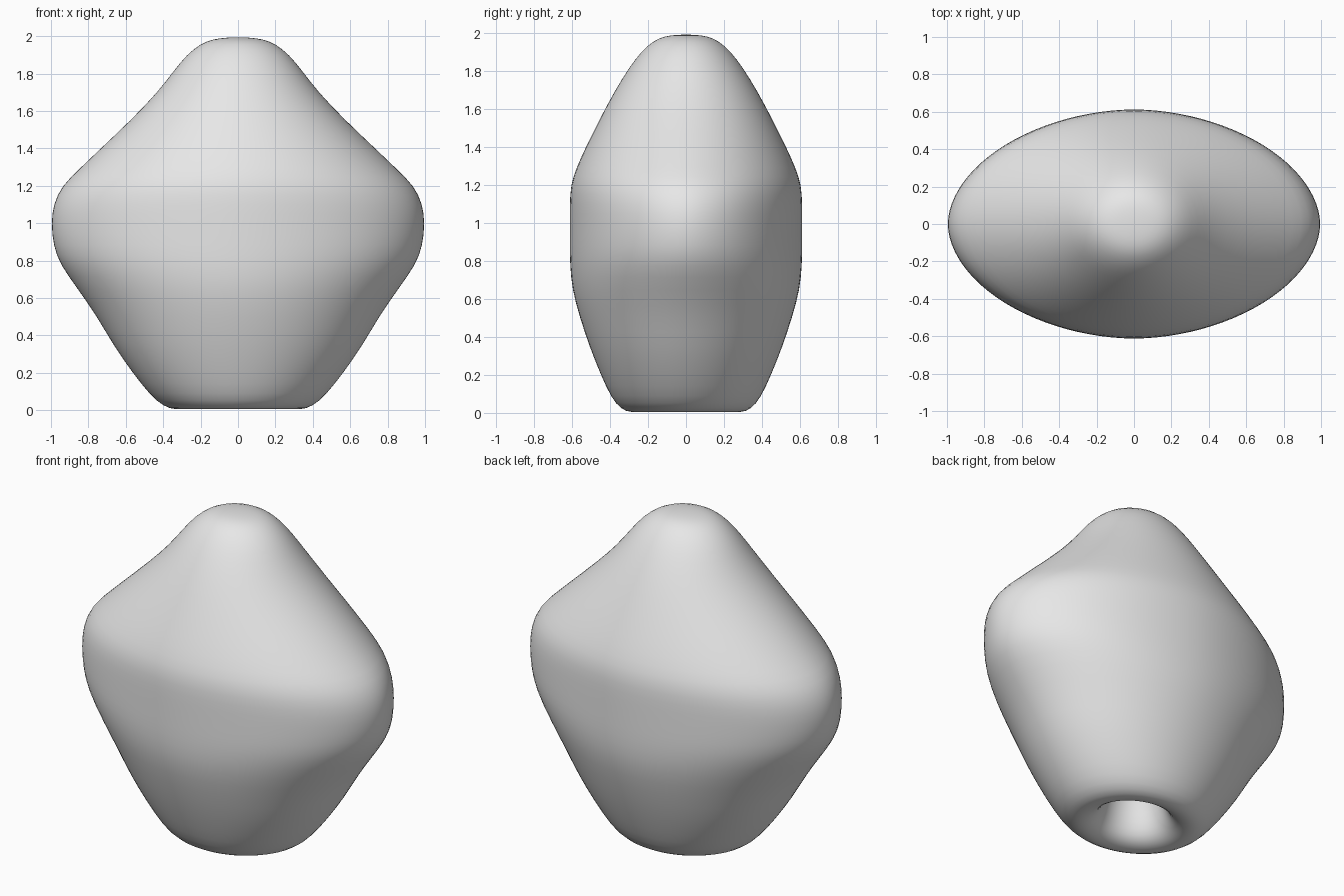
import bpy, bmesh, math

cube = bpy.data.objects.get("Cube")
if cube:
    bpy.data.objects.remove(cube, do_unlink=True)

SEGMENTS = 48

# Cross-sections as (height, half width, half depth): up the inside of the
# hollow first, then round the rim and up the outer skin
HOLLOW = [(0.36, 0.06, 0.06), (0.32, 0.12, 0.11), (0.22, 0.16, 0.15),
          (0.12, 0.18, 0.17), (0.05, 0.22, 0.19), (0.015, 0.27, 0.23)]
SKIN = [(0.0, 0.33, 0.29), (0.02, 0.40, 0.345), (0.08, 0.47, 0.395),
        (0.2, 0.565, 0.45), (0.35, 0.67, 0.51), (0.5, 0.755, 0.56),
        (0.65, 0.86, 0.602), (0.78, 0.955, 0.613), (0.88, 0.99, 0.614),
        (1.0, 1.002, 0.614), (1.1, 0.99, 0.614), (1.2, 0.945, 0.61),
        (1.29, 0.85, 0.58), (1.4, 0.735, 0.53), (1.55, 0.575, 0.455),
        (1.7, 0.43, 0.375), (1.82, 0.34, 0.3), (1.9, 0.275, 0.24),
        (1.96, 0.2, 0.175), (1.985, 0.13, 0.115), (1.992, 0.06, 0.055)]


def rounded(value, exponent):
    return math.copysign(abs(value) ** (2 / exponent), value)


def add_ring(bm, z, width, depth):
    """Oval ring, slightly pointed toward the side lobes at mid height."""
    exponent = 2 - 0.13 * max(0, 1 - abs(z - 1) / 0.7)
    ring = []
    for i in range(SEGMENTS):
        t = math.tau * i / SEGMENTS
        ring.append(bm.verts.new((width * rounded(math.cos(t), exponent),
                                  depth * rounded(math.sin(t), exponent), z)))
    return ring


# Single grey material
grey = bpy.data.materials.new("plain grey")
grey.use_nodes = True
colour = (0.8, 0.8, 0.8, 1)
grey.diffuse_color = colour
grey.node_tree.nodes["Principled BSDF"].inputs["Base Color"].default_value = colour

# Body: skin all cross-sections together and close both ends
bm = bmesh.new()
rings = [add_ring(bm, *section) for section in HOLLOW + SKIN]
for lower, upper in zip(rings, rings[1:]):
    for i in range(SEGMENTS):
        j = (i + 1) % SEGMENTS
        bm.faces.new((lower[i], lower[j], upper[j], upper[i]))
for ring, z in ((rings[0], HOLLOW[0][0] + 0.01), (rings[-1], 1.994)):
    tip = bm.verts.new((0, 0, z))
    for i in range(SEGMENTS):
        bm.faces.new((ring[i], ring[(i + 1) % SEGMENTS], tip))
bmesh.ops.recalc_face_normals(bm, faces=bm.faces[:])
for face in bm.faces:
    face.smooth = True

mesh = bpy.data.meshes.new("rounded_body")
bm.to_mesh(mesh)
bm.free()
mesh.materials.append(grey)
body = bpy.data.objects.new("rounded_body", mesh)
bpy.context.collection.objects.link(body)

# Soften the skin
smooth = body.modifiers.new("soften", "SUBSURF")
smooth.levels = 1
smooth.render_levels = 1
